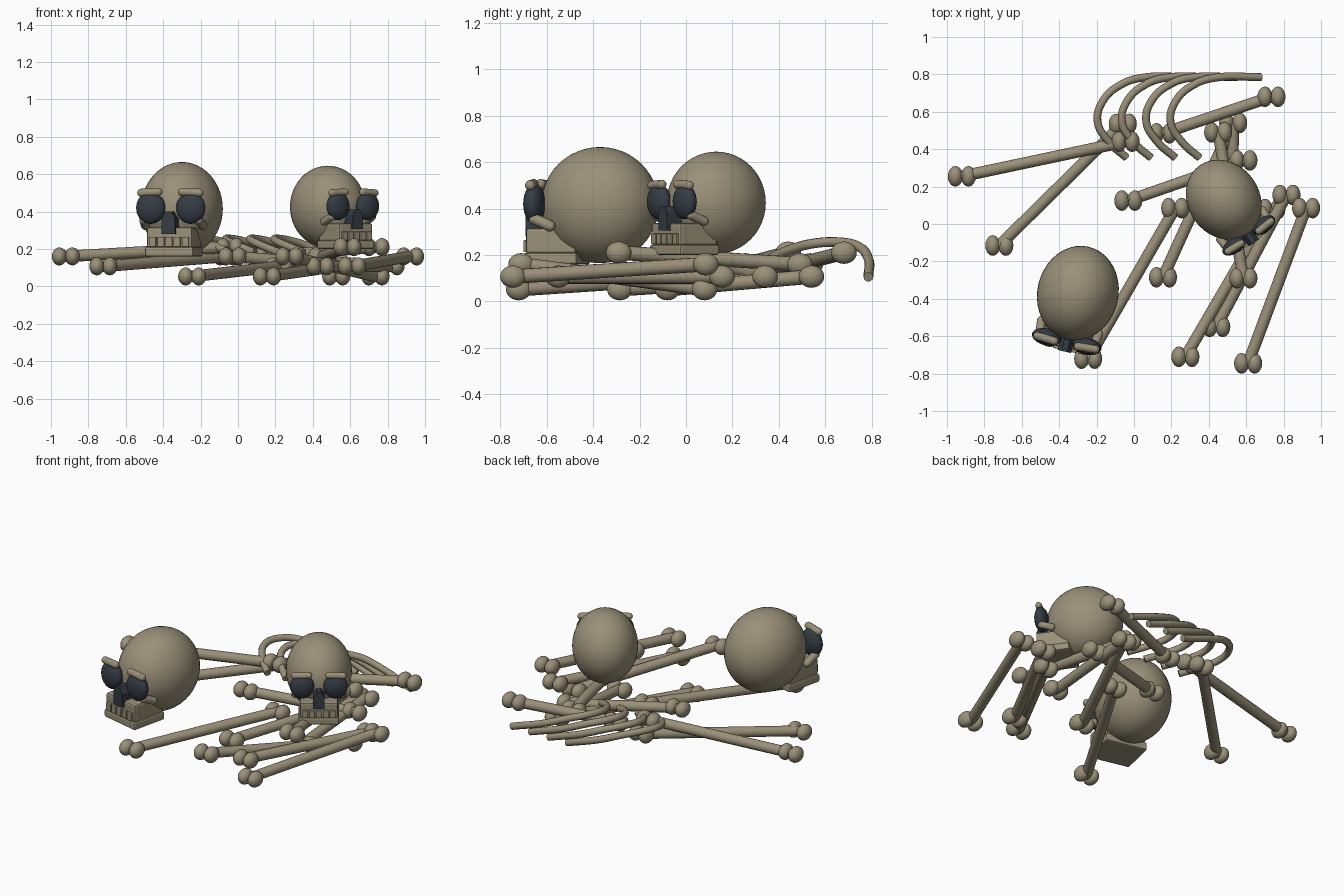
import bpy, math
from mathutils import Vector, Matrix

if "Cube" in bpy.data.objects:
    bpy.data.objects.remove(bpy.data.objects["Cube"])


def material(name, rgb):
    m = bpy.data.materials.new(name)
    m.diffuse_color = (*rgb, 1)
    m.use_nodes = True
    m.node_tree.nodes["Principled BSDF"].inputs["Base Color"].default_value = m.diffuse_color
    return m


BONE = material("old_bone", (0.32, 0.28, 0.19))
DARK = material("dark_socket", (0.035, 0.045, 0.058))


def finish(name, mat, matrix=None, smooth=True):
    o = bpy.context.object
    o.name = name
    o.data.materials.append(mat)
    if smooth:
        bpy.ops.object.shade_smooth_by_angle(angle=math.radians(40))
    if matrix is not None:
        bpy.context.view_layer.update()
        o.matrix_world = matrix @ o.matrix_world
    return o


def ellipsoid(name, mat, loc, radii, matrix=None, seg=20, rings=12):
    bpy.ops.mesh.primitive_uv_sphere_add(segments=seg, ring_count=rings, location=loc)
    bpy.context.object.scale = radii
    return finish(name, mat, matrix)


def box(name, mat, loc, size, matrix, bevel=0.0):
    bpy.ops.mesh.primitive_cube_add(size=1, location=loc)
    o = bpy.context.object
    o.scale = size
    bpy.ops.object.transform_apply(location=False, rotation=False, scale=True)
    if bevel:
        b = o.modifiers.new("bevel", "BEVEL")
        b.width, b.segments = bevel, 2
    return finish(name, mat, matrix, smooth=False)


def rod(name, a, b, r, matrix=None):
    a, b = Vector(a), Vector(b)
    d = b - a
    bpy.ops.mesh.primitive_cylinder_add(
        vertices=16, radius=r, depth=d.length, location=(a + b) / 2,
        rotation=d.to_track_quat("Z", "Y").to_euler())
    return finish(name, BONE, matrix)


def capsule(name, a, b, r, matrix):
    rod(name, a, b, r, matrix)
    for p in (a, b):
        ellipsoid(name + "_end", BONE, p, (r, r, r), matrix, 16, 10)


# Long bones: shaft with a pair of knuckles at each end
BONES = [
    ((-.92, .255, .16), (-.045, .44, .21)),
    ((-.72, -.115, .107), (-.06, .535, .16)),
    ((.155, .485, .16), (.735, .68, .21)),
    ((-.03, .125, .16), (.585, .34, .107)),
    ((-.245, -.72, .053), (.22, .085, .107)),
    ((.155, -.285, .053), (.53, .54, .107)),
    ((.585, -.29, .21), (.45, .49, .16)),
    ((.275, -.71, .16), (.735, .08, .053)),
    ((.61, -.745, .107), (.92, .085, .16)),
    ((.44, -.55, .107), (.815, .155, .107)),
    ((.525, -.08, .053), (.53, .54, .107)),
]
for a, b in BONES:
    rod("bone_shaft", a, b, 0.031)
    for p in (a, b):
        for s in (-1, 1):
            ellipsoid("bone_knuckle", BONE, (p[0] + s * .035, p[1], p[2]),
                      (.04, .055, .048))

# Ribs: four curved tubes in a row
RIB = [(-.04, .355, .18), (-.135, .44, .22), (-.195, .55, .25), (-.165, .66, .255),
       (-.07, .745, .235), (.05, .783, .19), (.29, .785, .105)]
for i in range(4):
    c = bpy.data.curves.new("rib", "CURVE")
    c.dimensions = "3D"
    c.bevel_depth, c.bevel_resolution, c.use_fill_caps = 0.021, 3, True
    s = c.splines.new("BEZIER")
    s.bezier_points.add(len(RIB) - 1)
    for bp, p in zip(s.bezier_points, RIB):
        bp.co = (p[0] + i * .13, p[1], p[2])
        bp.handle_left_type = bp.handle_right_type = "AUTO"
    s.resolution_u = 6
    c.materials.append(BONE)
    bpy.context.collection.objects.link(bpy.data.objects.new("rib", c))


def nose(matrix):
    # Pointed nose opening, extruded from a gabled outline
    outline = [(-.037, -.135), (.037, -.135), (.037, -.05), (.015, -.015),
               (-.015, -.015), (-.037, -.05)]
    n = len(outline)
    verts = [(x, y, z) for y in (-.32, -.2) for x, z in outline]
    faces = [list(range(n)), list(range(2 * n - 1, n - 1, -1))]
    faces += [[i, i + n, (i + 1) % n + n, (i + 1) % n] for i in range(n)]
    me = bpy.data.meshes.new("nose_opening")
    me.from_pydata(verts, [], faces)
    me.materials.append(DARK)
    o = bpy.data.objects.new("nose_opening", me)
    o.matrix_world = matrix
    bpy.context.collection.objects.link(o)


def skull(loc, angle, scale):
    m = (Matrix.Translation(loc) @ Matrix.Rotation(math.radians(angle), 4, "Z")
         @ Matrix.Scale(scale, 4))
    ellipsoid("cranium", BONE, (0, 0, 0), (.217, .255, .25), m, 40, 24)
    for s in (-1, 1):
        ellipsoid("eye_socket", DARK, (s * .11, -.265, .005), (.08, .046, .086), m, 24, 14)
        capsule("brow", (s * .16, -.272, .085), (s * .065, -.278, .09), .022, m)
        capsule("cheekbone", (s * .15, -.255, -.06), (s * .157, -.185, -.09), .024, m)
    nose(m)
    # Upper jaw, teeth and lower jaw
    box("upper_jaw", BONE, (0, -.19, -.155), (.25, .22, .11), m, .012)
    box("lower_jaw", BONE, (0, -.19, -.23), (.265, .235, .05), m, .01)
    for i in range(5):
        box("tooth", BONE, ((i - 2) * .045, -.303, -.177), (.038, .022, .052), m, .004)


skull((-.30, -.37, .415), -13, 1.0)
skull((.48, .13, .425), 35, .88)
